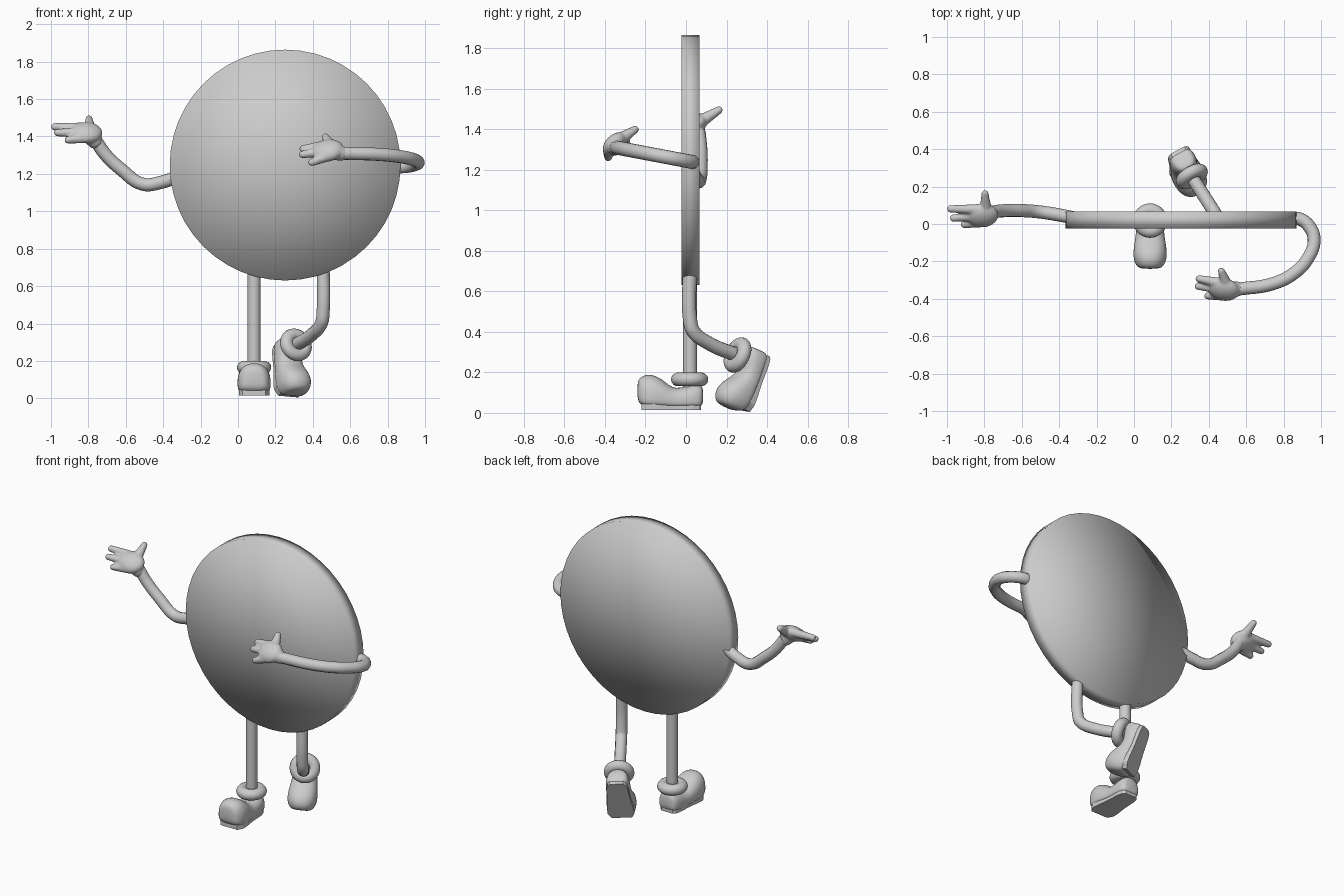
import bpy, bmesh, math
from mathutils import Vector, Matrix

if "Cube" in bpy.data.objects:
    bpy.data.objects.remove(bpy.data.objects["Cube"])


def finish(name, bm, smooth=True):
    bmesh.ops.recalc_face_normals(bm, faces=bm.faces)
    me = bpy.data.meshes.new(name)
    bm.to_mesh(me)
    bm.free()
    for p in me.polygons:
        p.use_smooth = smooth
    ob = bpy.data.objects.new(name, me)
    bpy.context.collection.objects.link(ob)
    return ob


def tube(name, pts, r=0.035):
    """Round limb swept along a smooth path, turned into a mesh."""
    cu = bpy.data.curves.new(name, 'CURVE')
    cu.dimensions = '3D'
    cu.bevel_depth = r
    cu.bevel_resolution = 4
    cu.resolution_u = 6
    cu.use_fill_caps = True
    sp = cu.splines.new('BEZIER')
    sp.bezier_points.add(len(pts) - 1)
    for bp, p in zip(sp.bezier_points, pts):
        bp.co = p
        bp.handle_left_type = bp.handle_right_type = 'AUTO'
    tmp = bpy.data.objects.new(name + "_path", cu)
    bpy.context.collection.objects.link(tmp)
    bpy.context.view_layer.update()
    me = bpy.data.meshes.new_from_object(tmp.evaluated_get(bpy.context.evaluated_depsgraph_get()))
    bpy.data.objects.remove(tmp)
    ob = bpy.data.objects.new(name, me)
    bpy.context.collection.objects.link(ob)
    for p in me.polygons:
        p.use_smooth = True
    return ob


def torus(name, mat, R, r, flat=1.0, n=32, m=14):
    bm = bmesh.new()
    rings = []
    for i in range(n):
        a = 2 * math.pi * i / n
        ring = []
        for j in range(m):
            b = 2 * math.pi * j / m
            d = R + r * math.cos(b)
            ring.append(bm.verts.new(mat @ Vector((d * math.cos(a), d * math.sin(a), r * flat * math.sin(b)))))
        rings.append(ring)
    for i in range(n):
        for j in range(m):
            k, l = (i + 1) % n, (j + 1) % m
            bm.faces.new((rings[i][j], rings[k][j], rings[k][l], rings[i][l]))
    return finish(name, bm)


# shoe stations from toe to heel: y, half width, bottom, top
SHOE = [(-0.255, .045, .055, .135), (-0.245, .068, .03, .158), (-0.22, .084, .014, .173),
        (-0.185, .091, .012, .176), (-0.14, .088, .012, .158), (-0.10, .081, .012, .122),
        (-0.065, .076, .012, .105), (-0.02, .074, .012, .115), (0.03, .071, .012, .13),
        (0.058, .06, .014, .125), (0.07, .045, .03, .11)]


def shoe(side, mat):
    def power(v, e):
        return math.copysign(abs(v) ** e, v)
    # upper: lofted sections with flat underside and domed top
    bm, rings, n = bmesh.new(), [], 20
    for y, w, lo, hi in SHOE:
        mid = lo + 0.38 * (hi - lo)
        ring = []
        for i in range(n):
            a = 2 * math.pi * (i + .5) / n
            c, s = math.cos(a), math.sin(a)
            x = w * power(c, 0.85 if s > 0 else 0.5)
            z = mid + ((hi - mid) * power(s, 0.9) if s > 0 else (mid - lo) * power(s, 0.5))
            ring.append(bm.verts.new(mat @ Vector((x, y, z))))
        rings.append(ring)
    for a, b in zip(rings, rings[1:]):
        for i in range(n):
            bm.faces.new((a[i], a[(i + 1) % n], b[(i + 1) % n], b[i]))
    bm.faces.new(rings[0])
    bm.faces.new(rings[-1])
    ob = finish(side + "_shoe", bm)
    ob.modifiers.new("Subdivision", 'SUBSURF').levels = 1
    ob.modifiers[0].render_levels = 1
    # thin sole following the same outline
    bm = bmesh.new()
    st = [(y + .01 if y < -.2 else y - .01, w * .9) for y, w, lo, hi in SHOE[1:]]
    outline = [(w, y) for y, w in st] + [(-w, y) for y, w in reversed(st)]
    f = bm.faces.new([bm.verts.new((x, y, 0)) for x, y in outline])
    ext = bmesh.ops.extrude_face_region(bm, geom=[f])
    for v in ext['geom']:
        if isinstance(v, bmesh.types.BMVert):
            v.co.z = .03
    bm.transform(mat)
    finish(side + "_sole", bm, False)
    # padded ankle cuff
    torus(side + "_cuff", mat @ Matrix.Translation((0, 0.003, 0.15)), 0.056, 0.036, 0.95)


def hand(name, wrist, palm, tips, thumb):
    """Palm, three fingers and a thumb, fused by remeshing."""
    wrist, palm, thumb = Vector(wrist), Vector(palm), Vector(thumb)
    tips = [Vector(t) for t in tips]
    bm = bmesh.new()

    def chain(a, b, ra, rb, n=12):
        for i in range(n + 1):
            t = i / n
            bmesh.ops.create_icosphere(bm, subdivisions=2, radius=ra + (rb - ra) * t,
                                       matrix=Matrix.Translation(a.lerp(b, t)))
    f = (tips[1] - palm).normalized()
    s = tips[0] - tips[2]
    s = (s - f * s.dot(f)).normalized()
    rot = Matrix((f, s, f.cross(s))).transposed().to_4x4()
    bmesh.ops.create_icosphere(bm, subdivisions=4, radius=1,
                               matrix=Matrix.Translation(palm) @ rot @ Matrix.Diagonal((.085, .072, .045, 1)))
    chain(wrist, palm, .042, .046)
    for k, t in enumerate(tips):
        end = t - (t - palm).normalized() * .02
        chain(palm + s * (.042 * (1 - k)), end, .031, .021)
    chain(palm + s * .02 - f * .02, thumb - (thumb - palm).normalized() * .02, .036, .02)
    ob = finish(name, bm)
    rm = ob.modifiers.new("Fuse", 'REMESH')
    rm.mode = 'VOXEL'
    rm.voxel_size = 0.007
    rm.use_smooth_shade = True
    sm = ob.modifiers.new("Soften", 'SMOOTH')
    sm.factor = 0.5
    sm.iterations = 5


# flat round body
bm = bmesh.new()
bmesh.ops.create_cone(bm, cap_ends=True, cap_tris=True, segments=48, radius1=.617, radius2=.617, depth=.09,
                      matrix=Matrix.Translation((.252, .022, 1.247)) @ Matrix.Rotation(math.pi / 2, 4, 'X'))
finish("disc_body", bm)

# standing leg and shoe
tube("left_leg", [(.086, .02, .69), (.086, .02, .4), (.086, .02, .1)])
shoe("left", Matrix.Translation((.086, .015, .015)))

# bent leg and raised shoe
tube("right_leg", [(.455, .02, .72), (.455, .02, .46), (.447, .035, .405), (.40, .11, .345), (.30, .265, .28)])
up = Vector((.467, -.796, .38)).normalized()
heel = -Vector((.12, -.37, -.92))
heel = (heel - up * heel.dot(up)).normalized()
place = Matrix((heel.cross(up), heel, up)).transposed().to_4x4()
place.translation = Vector((.31, .253, .283)) - up * .15
shoe("right", place)

# raised arm with open hand
tube("left_arm", [(-.31, .03, 1.19), (-.41, .05, 1.155), (-.51, .065, 1.145), (-.62, .072, 1.22),
                  (-.71, .07, 1.305), (-.765, .062, 1.385)])
hand("left_hand", (-.765, .055, 1.375), (-.81, .045, 1.42),
     [(-1.0, .085, 1.455), (-.985, .03, 1.42), (-.925, -.01, 1.375)], (-.795, .18, 1.505))

# arm curling across the front
path = [(.82, .03), (.89, .025), (.945, -.025), (.963, -.09), (.935, -.175), (.86, -.26), (.74, -.32), (.56, -.348)]
tube("right_arm", [(x, y, 1.24 - .19 * (y - .02)) for x, y in path])
hand("right_hand", (.55, -.348, 1.31), (.48, -.35, 1.325),
     [(.33, -.285, 1.335), (.325, -.33, 1.30), (.38, -.39, 1.25)], (.465, -.235, 1.41))
